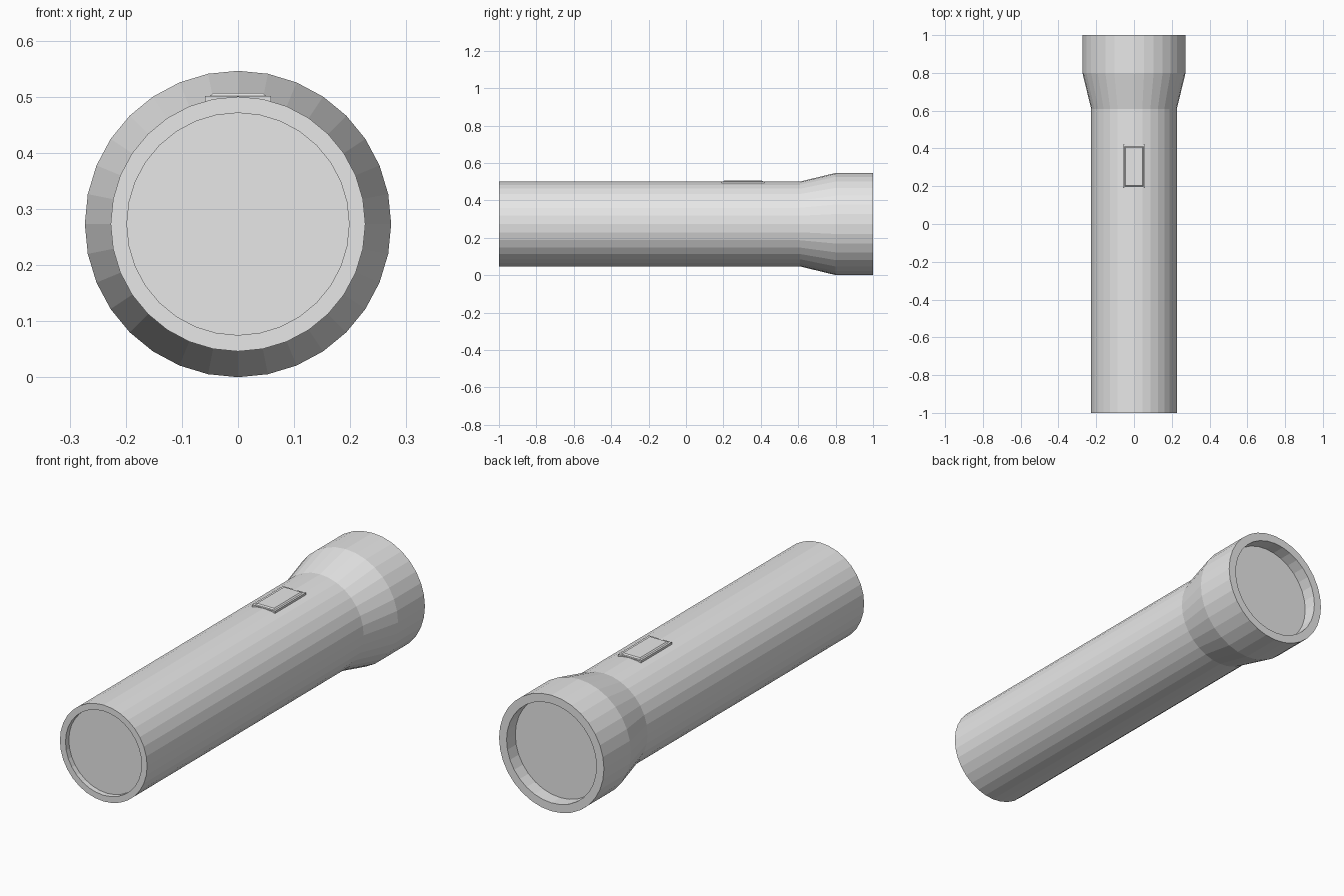
import bpy, bmesh
from math import sin, cos, tau

SIDES = 32
AXIS_Z = 0.2735

if "Cube" in bpy.data.objects:
    bpy.data.objects.remove(bpy.data.objects["Cube"], do_unlink=True)

grey = bpy.data.materials.new("light grey")
grey.use_nodes = True
grey.diffuse_color = (0.8, 0.8, 0.8, 1)
grey.node_tree.nodes["Principled BSDF"].inputs["Base Color"].default_value = (0.8, 0.8, 0.8, 1)


def finish(name, bm):
    bmesh.ops.recalc_face_normals(bm, faces=bm.faces)
    mesh = bpy.data.meshes.new(name)
    bm.to_mesh(mesh)
    bm.free()
    mesh.materials.append(grey)
    obj = bpy.data.objects.new(name, mesh)
    bpy.context.collection.objects.link(obj)
    return obj


def lathe(name, profile):
    """Turn (y, radius) points around the long axis and close both ends."""
    bm = bmesh.new()
    rings = [[bm.verts.new((r * sin(tau * i / SIDES), y, AXIS_Z + r * cos(tau * i / SIDES)))
              for i in range(SIDES)] for y, r in profile]
    for a, b in zip(rings, rings[1:]):
        for i in range(SIDES):
            j = (i + 1) % SIDES
            bm.faces.new((a[i], a[j], b[j], b[i]))
    bm.faces.new(rings[0])
    bm.faces.new(rings[-1])
    return finish(name, bm)


def plate(name, half_x, y0, y1, z0, z1, inset):
    """Box whose top is drawn in by the inset, giving sloped sides."""
    bm = bmesh.new()
    bmesh.ops.create_cube(bm, size=2)
    for v in bm.verts:
        top = v.co.z > 0
        d = inset if top else 0
        v.co.x *= half_x - d
        v.co.y = y1 - d if v.co.y > 0 else y0 + d
        v.co.z = z1 if top else z0
    return finish(name, bm)


# Barrel with recessed tail, flared head and recessed lens
lathe("torch_housing", [
    (-0.975, 0.198), (-1.0, 0.198), (-1.0, 0.227),
    (0.61, 0.227), (0.80, 0.273), (1.0, 0.273),
    (1.0, 0.234), (0.935, 0.234),
])

# Thumb switch on top of the barrel
plate("switch_base", 0.059, 0.19, 0.42, 0.485, 0.502, 0)
plate("switch_button", 0.052, 0.197, 0.413, 0.5, 0.507, 0.008)
